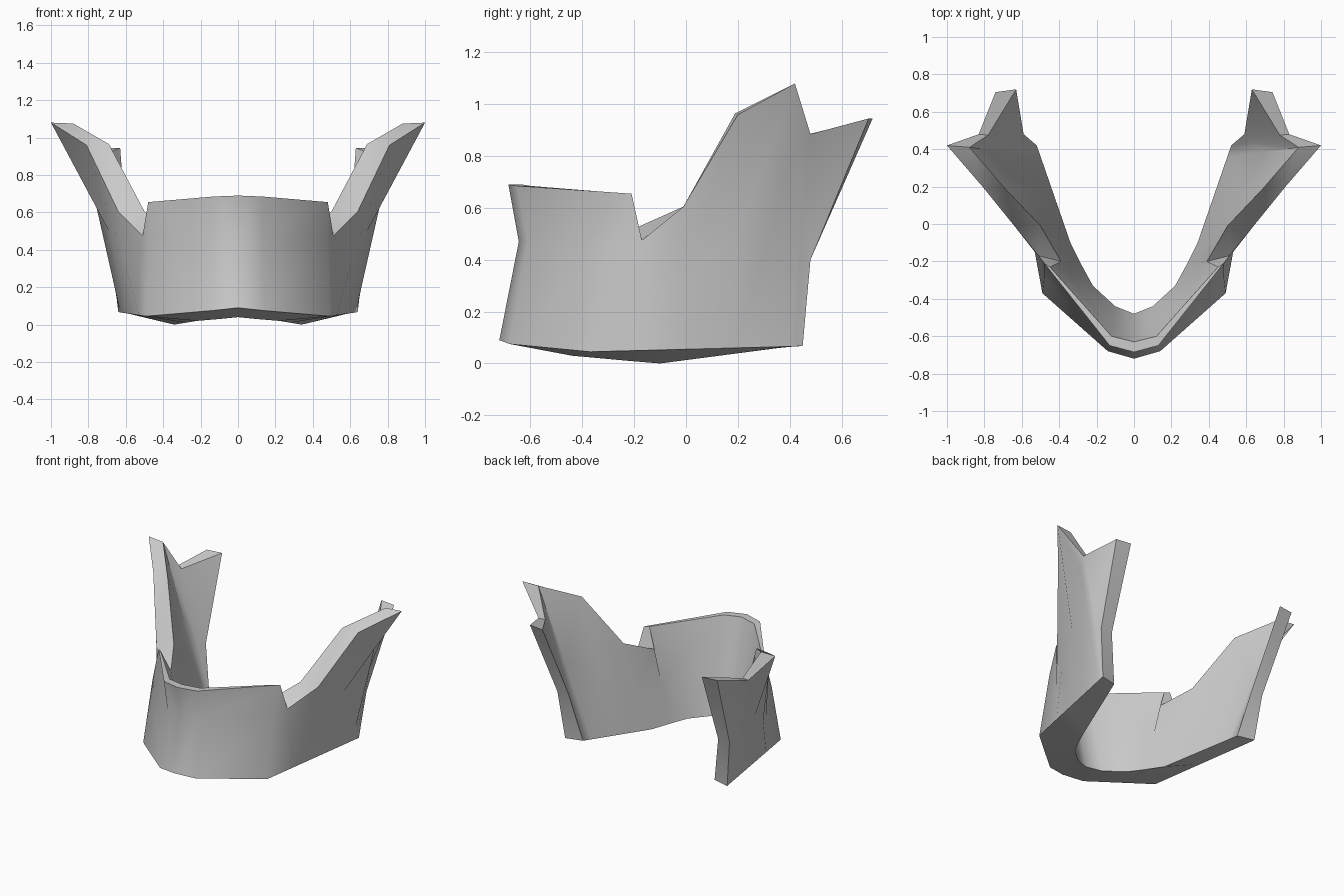
import bpy
import bmesh
import math
from mathutils import Vector

default_cube = bpy.data.objects.get("Cube")
if default_cube:
    bpy.data.objects.remove(default_cube, do_unlink=True)


def rail(*points):
    return [Vector(p) for p in points]


def extend(points, end, steps):
    """Continue a rail in a straight line from its last point to end."""
    start, end = points[-1], Vector(end)
    return points + [start.lerp(end, t) for t in steps] + [end]


# Rails run from the chin at the centre line to the rear edge of the branch
outer_bottom = extend(
    rail((0, -.72, .09), (.14, -.68, .075), (.49, -.37, .045)),
    (.64, .45, .067), (.27, .45, .68, .93, .97))

inner_bottom = extend(
    rail((0, -.48, .04), (.1, -.44, .03), (.22, -.33, .02),
         (.28, -.22, .01), (.34, -.1, 0)),
    (.52, .42, .068), (.5, .88, .95))

outer_middle = rail(
    (0, -.645, .47), (.13, -.61, .47), (.48, -.28, .46),
    (.53, -.15, .3), (.61, 0, .35), (.69, .2, .5),
    (.8, .42, .82), (.73, .45, .6), (.68, .48, .4))

# Top edge: front rim, notch, leading edge, front point, saddle, rear point
outer_top = rail(
    (0, -.685, .69), (.13, -.65, .685), (.48, -.21, .655),
    (.51, -.17, .475), (.64, -.01, .605), (.81, .2, .96),
    (1, .42, 1.08), (.83, .48, .885), (.74, .705, .945))

inner_top = rail(
    (0, -.63, .69), (.12, -.6, .685), (.45, -.23, .655),
    (.39, -.2, .52), (.5, -.01, .605), (.69, .19, .965),
    (.88, .41, 1.075), (.78, .475, .885), (.63, .72, .945))

inner_middle = [low.lerp(high, .5) for low, high in zip(inner_bottom, inner_top)]
inner_middle[-1] = Vector((.59, .48, .4))

rails = [outer_bottom, outer_middle, outer_top,
         inner_top, inner_middle, inner_bottom]

# Skin the rails into a closed band and cap the rear edge
bm = bmesh.new()
rings = [[bm.verts.new(p) for p in section] for section in zip(*rails)]
for ring, following in zip(rings, rings[1:]):
    for i in range(len(ring)):
        j = (i + 1) % len(ring)
        bm.faces.new((ring[i], following[i], following[j], ring[j]))
last = rings[-1]
for i in range(2):
    bm.faces.new((last[i], last[i + 1], last[4 - i], last[5 - i]))
bmesh.ops.recalc_face_normals(bm, faces=bm.faces)

# The open centre section can confuse the normals, so check the chin underside
bm.faces.ensure_lookup_table()
underside = min(bm.faces, key=lambda f: f.calc_center_median().z)
if underside.normal.z > 0:
    bmesh.ops.reverse_faces(bm, faces=bm.faces)

mesh = bpy.data.meshes.new("lower_jaw")
bm.to_mesh(mesh)
bm.free()
jaw = bpy.data.objects.new("lower_jaw", mesh)
bpy.context.collection.objects.link(jaw)

# Single neutral grey
grey = bpy.data.materials.new("plain_grey")
grey.use_nodes = True
colour = (.6, .6, .6, 1)
grey.diffuse_color = colour
grey.node_tree.nodes["Principled BSDF"].inputs["Base Color"].default_value = colour
mesh.materials.append(grey)

# Mirror the half jaw and shade it smooth with crisp borders
bpy.context.view_layer.objects.active = jaw
jaw.select_set(True)
mirror = jaw.modifiers.new("mirror", 'MIRROR')
mirror.use_clip = True
mirror.merge_threshold = .001
bpy.ops.object.modifier_apply(modifier=mirror.name)
bpy.ops.object.shade_smooth_by_angle(angle=math.radians(42))
